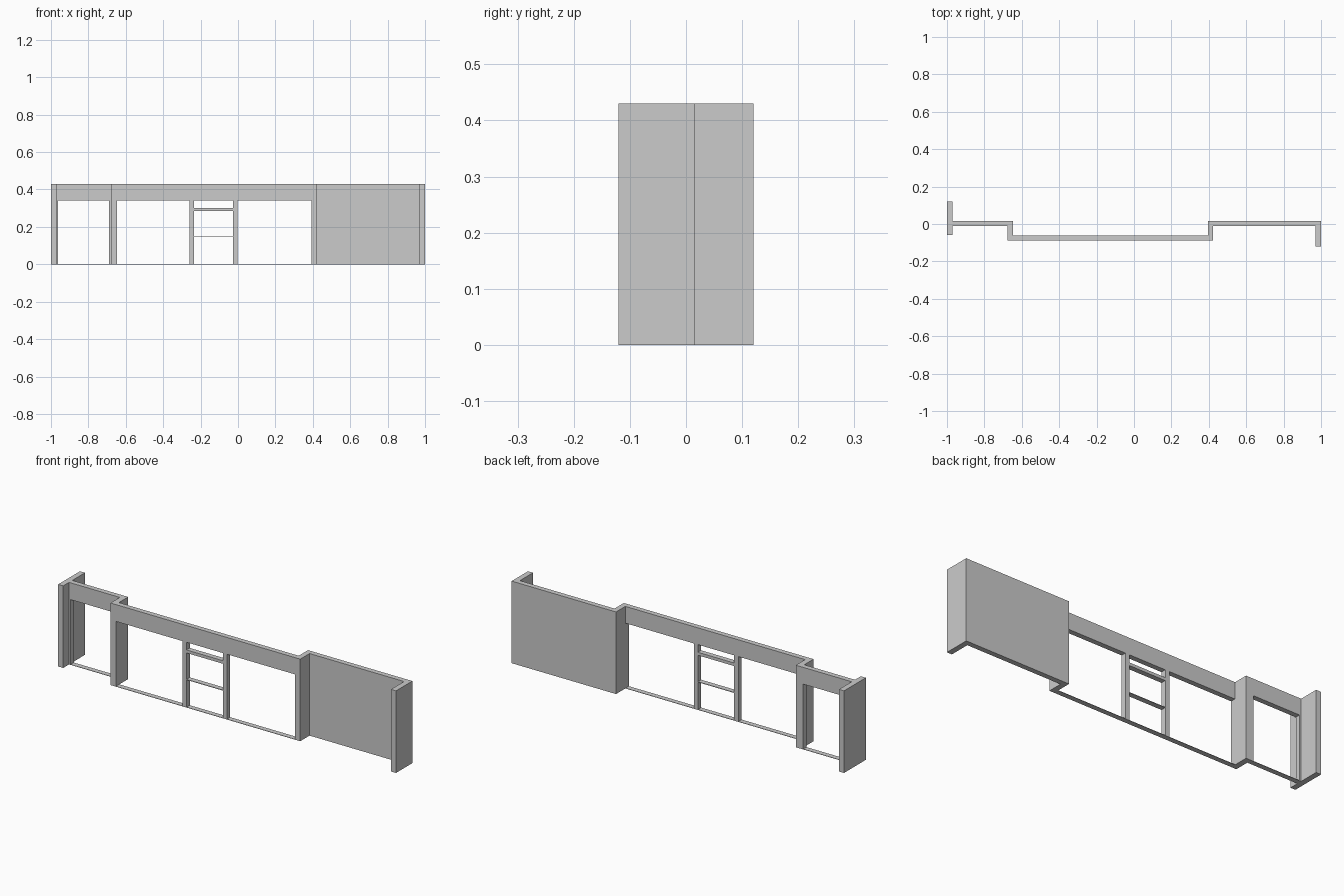
import bpy, bmesh

if "Cube" in bpy.data.objects:
    bpy.data.objects.remove(bpy.data.objects["Cube"])

H, HEAD, SILL = 0.43, 0.342, 0.002   # wall height, lintel underside, sill thickness


def prism(name, pts, z0, z1):
    """Extrude a plan outline from z0 to z1."""
    bm = bmesh.new()
    face = bm.faces.new([bm.verts.new((x, y, z0)) for x, y in pts])
    ext = bmesh.ops.extrude_face_region(bm, geom=[face])
    for v in ext["geom"]:
        if isinstance(v, bmesh.types.BMVert):
            v.co.z = z1
    bmesh.ops.recalc_face_normals(bm, faces=bm.faces)
    me = bpy.data.meshes.new(name)
    bm.to_mesh(me)
    bm.free()
    ob = bpy.data.objects.new(name, me)
    bpy.context.collection.objects.link(ob)
    return ob


def box(name, x0, x1, y0, y1, z0, z1):
    return prism(name, [(x0, y0), (x1, y0), (x1, y1), (x0, y1)], z0, z1)


# Stepped wall drawn as one plan outline, end returns included
BACK, INNER = 0.015, -0.012      # recessed wall faces
FRONT, MID = -0.089, -0.062      # projecting wall faces
plan = [(-1, -0.06), (-0.971, -0.06), (-0.971, INNER), (-0.677, INNER),
        (-0.677, FRONT), (0.423, FRONT), (0.423, INNER), (0.971, INNER),
        (0.971, -0.12), (1, -0.12), (1, BACK), (0.395, BACK),
        (0.395, MID), (-0.647, MID), (-0.647, BACK), (-0.971, BACK),
        (-0.971, 0.12), (-1, 0.12)]
wall = prism("wall", plan, 0, H)

# Door opening and wide window opening, leaving a thin sill at the floor
for name, x0, x1, y0, y1 in (("door_cutter", -0.962, -0.69, -0.04, 0.04),
                             ("window_cutter", -0.646, 0.394, -0.11, -0.04)):
    cutter = box(name, x0, x1, y0, y1, SILL, HEAD)
    mod = wall.modifiers.new(name, "BOOLEAN")
    mod.operation, mod.solver, mod.object = "DIFFERENCE", "EXACT", cutter
    bpy.context.view_layer.objects.active = wall
    bpy.ops.object.modifier_apply(modifier=mod.name)
    bpy.data.objects.remove(cutter)

# Inner frame: two posts, a top rail and a thin middle shelf
for side, x0 in (("left", -0.26), ("right", -0.026)):
    box(side + "_post", x0, x0 + 0.024, FRONT, MID, SILL, HEAD)
box("top_rail", -0.236, -0.026, FRONT, MID, 0.286, 0.302)
box("middle_rail", -0.236, -0.026, FRONT, MID, 0.145, 0.148)
